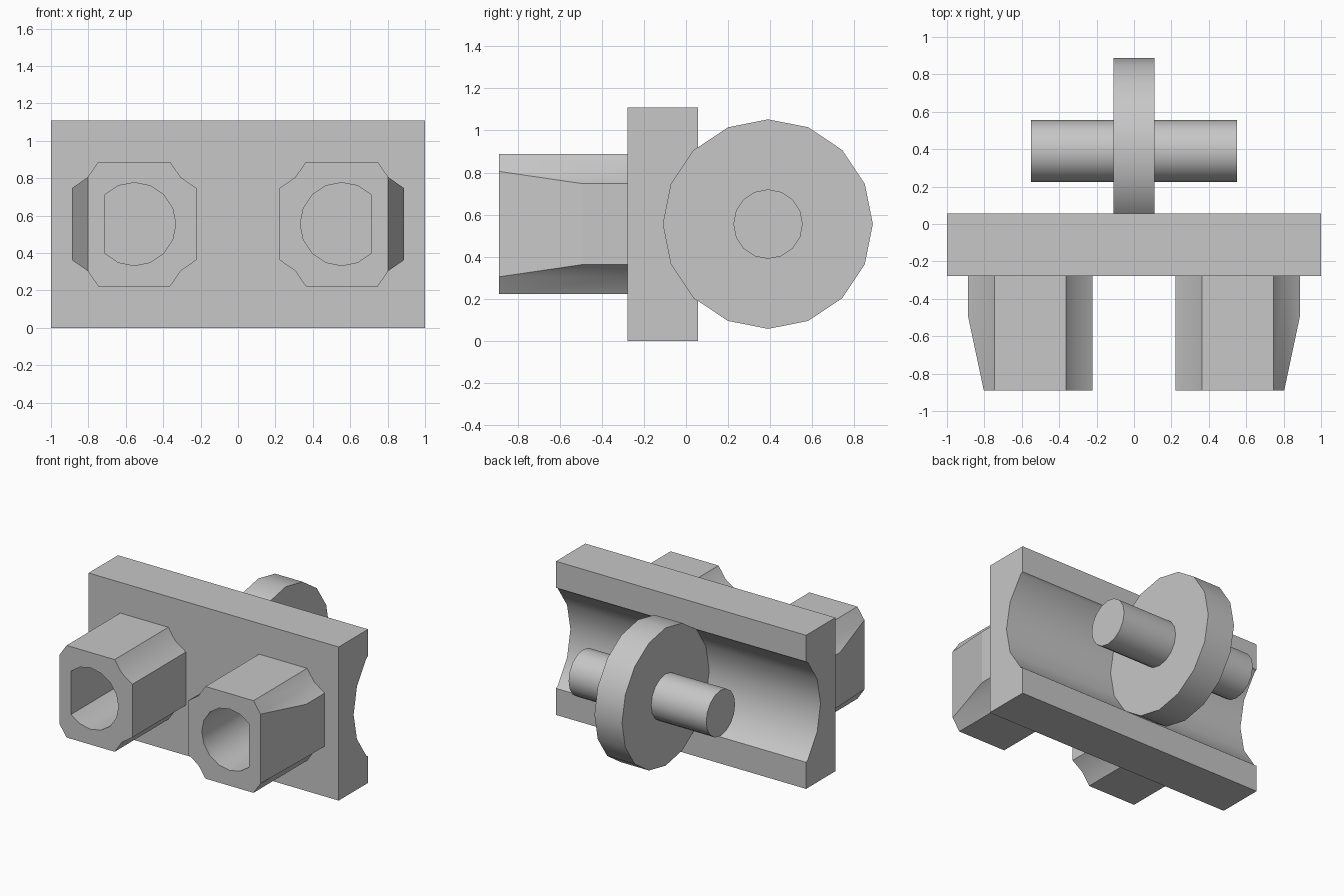
import bpy, bmesh
from math import cos, sin, radians
from mathutils import Vector

cube = bpy.data.objects.get("Cube")
if cube:
    bpy.data.objects.remove(cube, do_unlink=True)

grey = bpy.data.materials.new("plain grey")
grey.use_nodes = True
grey.diffuse_color = (0.57, 0.57, 0.57, 1)
grey.node_tree.nodes["Principled BSDF"].inputs["Base Color"].default_value = grey.diffuse_color

MID_Z = 0.555      # height shared by wheel, axle and sockets
AXLE_Y = 0.39
FRONT, FACE, BACK = -0.89, -0.278, 0.057
WHEEL_R = 0.498


def prism(name, points, axis, start, end, cut=None):
    """Extrude a profile: (y, z) pairs along x, or (x, z) pairs along y."""
    def place(p, d):
        return (d, p[0], p[1]) if axis == "x" else (p[0], d, p[1])
    bm = bmesh.new()
    face = bm.faces.new([bm.verts.new(place(p, start)) for p in points])
    extruded = bmesh.ops.extrude_face_region(bm, geom=[face])["geom"]
    shift = Vector(place((0, 0), end - start))
    bmesh.ops.translate(bm, vec=shift, verts=[g for g in extruded if isinstance(g, bmesh.types.BMVert)])
    if cut:
        bmesh.ops.bisect_plane(bm, geom=bm.verts[:] + bm.edges[:] + bm.faces[:],
                               plane_co=cut[0], plane_no=cut[1], clear_outer=True)
        bmesh.ops.holes_fill(bm, edges=[e for e in bm.edges if e.is_boundary])
    bmesh.ops.recalc_face_normals(bm, faces=bm.faces[:])
    mesh = bpy.data.meshes.new(name)
    bm.to_mesh(mesh)
    bm.free()
    mesh.materials.append(grey)
    obj = bpy.data.objects.new(name, mesh)
    bpy.context.collection.objects.link(obj)
    return obj


def select(obj):
    bpy.ops.object.select_all(action="DESELECT")
    obj.select_set(True)
    bpy.context.view_layer.objects.active = obj


def smooth(obj):
    select(obj)
    bpy.ops.object.shade_smooth_by_angle(angle=radians(30))


def arc(cx, cz, r, first, last):
    """Points of a sixteen-sided circle between two step numbers."""
    return [(cx + r * cos(radians(22.5 * i)), cz + r * sin(radians(22.5 * i)))
            for i in range(first, last + 1)]


# Base plate with a concave channel along its back
rim = 0.192
channel = arc(AXLE_Y, MID_Z, WHEEL_R, 6, 10)
profile = [(FACE, 0), (FACE, 2 * MID_Z), (BACK, 2 * MID_Z), (BACK, 2 * MID_Z - rim)]
profile += channel + [(BACK, rim), (BACK, 0)]
smooth(prism("base_plate", profile, "x", -1, 1))

# Wheel and axle
smooth(prism("wheel", arc(AXLE_Y, MID_Z, WHEEL_R, 0, 15), "x", -0.11, 0.11))
smooth(prism("axle", arc(AXLE_Y, MID_Z, 0.165, 0, 15), "x", -0.55, 0.55))

# Two hollow sockets with scooped corners, tapered on the outer side
corner = [(0.333, 0.192), (0.249, 0.25), (0.192, 0.333)]
for side, label in ((1, "left"), (-1, "right")):
    cx = 0.555 * side
    outline = []
    for sx, sz in ((1, 1), (-1, 1), (-1, -1), (1, -1)):
        run = corner if sx * sz > 0 else corner[::-1]
        outline += [(cx + sx * px, MID_Z + sz * pz) for px, pz in run]
    taper = (Vector((0.888 * side, -0.49, 0)), Vector((0.4 * side, -0.085, 0)))
    socket = prism(label + "_socket", outline, "y", FRONT, FACE, taper)

    # Bore with a flat on its outer side
    bore = [(side * x, z) for x, z in arc(0.555, MID_Z, 0.222, 2, 14)]
    cutter = prism("bore_cutter", bore, "y", FRONT - 0.1, FACE + 0.1)
    cutter.hide_render = True
    select(socket)
    mod = socket.modifiers.new("bore", "BOOLEAN")
    mod.operation = "DIFFERENCE"
    mod.solver = "EXACT"
    mod.object = cutter
    bpy.ops.object.modifier_apply(modifier=mod.name)
    bpy.data.objects.remove(cutter, do_unlink=True)
    smooth(socket)
    # Keep the outer side and its taper crisp
    for poly in socket.data.polygons:
        if poly.normal.x * side > 0.9 and abs(poly.normal.z) < 0.01:
            poly.use_smooth = False
